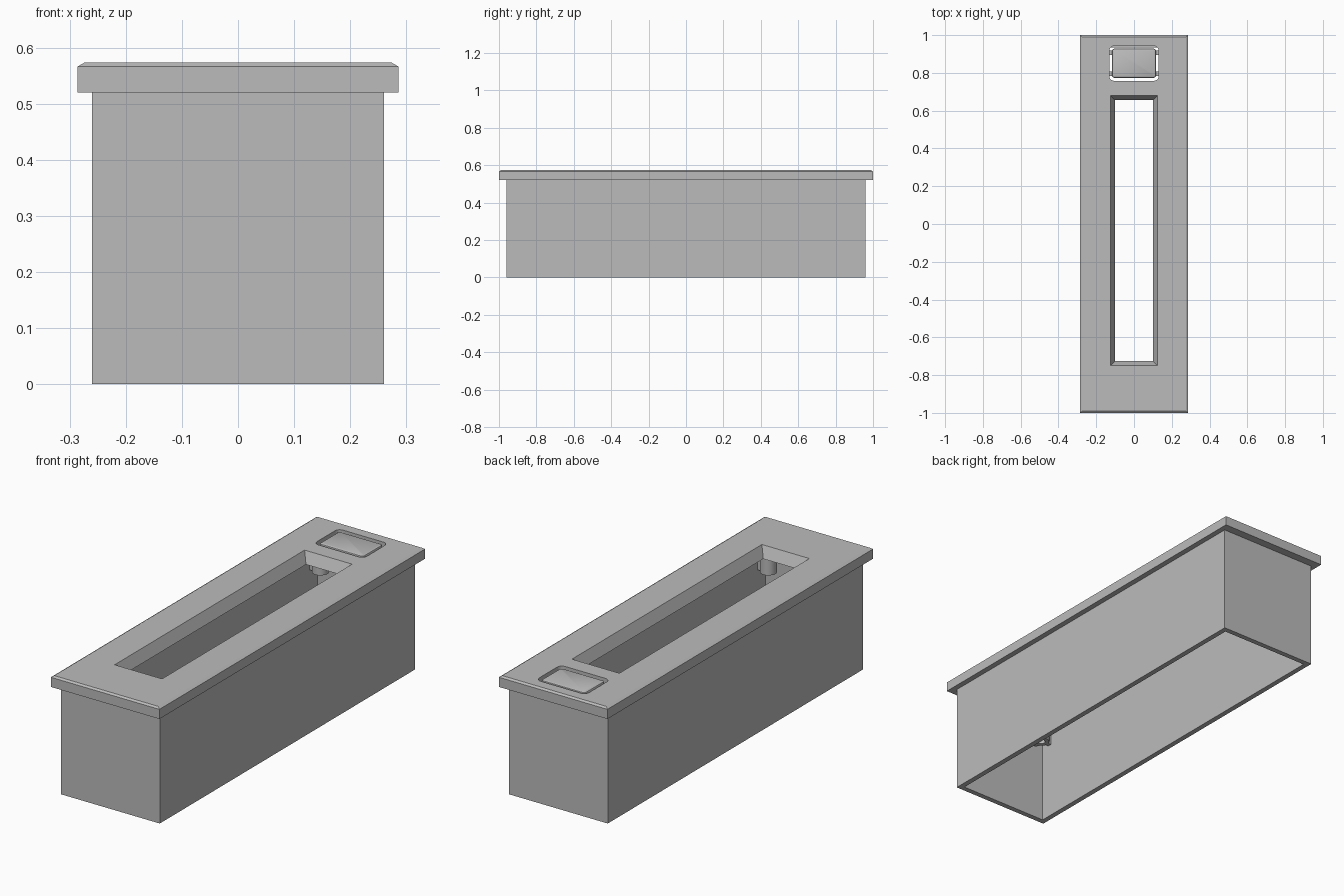
import bpy, bmesh, math

if "Cube" in bpy.data.objects:
    bpy.data.objects.remove(bpy.data.objects["Cube"])

grey = bpy.data.materials.new("mid grey")
grey.diffuse_color = (0.5, 0.5, 0.5, 1)
grey.use_nodes = True
grey.node_tree.nodes["Principled BSDF"].inputs["Base Color"].default_value = grey.diffuse_color


def rect(x0, x1, y0, y1, z):
    return [(x0, y0, z), (x1, y0, z), (x1, y1, z), (x0, y1, z)]


def rounded(hx, y0, y1, r, z, n=6):
    pts = []
    corners = [(hx - r, y1 - r), (-hx + r, y1 - r), (-hx + r, y0 + r), (hx - r, y0 + r)]
    for q, (cx, cy) in enumerate(corners):
        for i in range(n + 1):
            a = math.pi / 2 * (q + i / n)
            pts.append((cx + r * math.cos(a), cy + r * math.sin(a), z))
    return pts


def circle(cx, cy, r, z, n=24):
    return [(cx + r * math.cos(2 * math.pi * i / n),
             cy + r * math.sin(2 * math.pi * i / n), z) for i in range(n)]


def loft(name, rings, closed=False):
    """Join rings into a solid; closed joins the last ring to the first."""
    bm = bmesh.new()
    vs = [[bm.verts.new(p) for p in ring] for ring in rings]
    n, m = len(rings[0]), len(rings)
    for k in range(m if closed else m - 1):
        a, b = vs[k], vs[(k + 1) % m]
        for i in range(n):
            j = (i + 1) % n
            bm.faces.new((a[i], a[j], b[j], b[i]))
    if not closed:
        bm.faces.new(vs[0][::-1])
        bm.faces.new(vs[-1])
    bmesh.ops.recalc_face_normals(bm, faces=bm.faces)
    me = bpy.data.meshes.new(name)
    bm.to_mesh(me)
    bm.free()
    ob = bpy.data.objects.new(name, me)
    bpy.context.collection.objects.link(ob)
    me.materials.append(grey)
    return ob


def box(name, x0, x1, y0, y1, z0, z1):
    return loft(name, [rect(x0, x1, y0, y1, z0), rect(x0, x1, y0, y1, z1)])


def smooth(ob):
    bpy.ops.object.select_all(action='DESELECT')
    ob.select_set(True)
    bpy.context.view_layer.objects.active = ob
    bpy.ops.object.shade_smooth_by_angle(angle=math.radians(30))


# Body: four walls, open underneath
BX, BY, T = 0.26, 0.96, 0.025
IX, IY = BX - T, BY - T
loft("body_walls", [rect(-BX, BX, -BY, BY, 0), rect(-BX, BX, -BY, BY, 0.521),
                    rect(-IX, IX, -IY, IY, 0.521), rect(-IX, IX, -IY, IY, 0)], closed=True)

# Lid with chamfered rim and tapered slot
lid = loft("lid", [rect(-0.286, 0.286, -1, 1, 0.52), rect(-0.286, 0.286, -1, 1, 0.566),
                   rect(-0.274, 0.274, -0.99, 0.99, 0.573),
                   rect(-0.125, 0.125, -0.75, 0.68, 0.573),
                   rect(-0.101, 0.101, -0.726, 0.656, 0.52)], closed=True)

# Opening for the button
cutter = loft("button_hole_cutter", [rounded(0.131, 0.758, 0.942, 0.025, 0.5),
                                     rounded(0.131, 0.758, 0.942, 0.025, 0.6)])
cutter.hide_render = True
mod = lid.modifiers.new("button_hole", 'BOOLEAN')
mod.operation = 'DIFFERENCE'
mod.solver = 'EXACT'
mod.object = cutter
bpy.context.view_layer.objects.active = lid
bpy.ops.object.modifier_apply(modifier=mod.name)
bpy.data.objects.remove(cutter)

# Button with softened top edge
button = loft("button", [rounded(0.117, 0.774, 0.928, 0.014, 0.525),
                         rounded(0.117, 0.774, 0.928, 0.014, 0.564),
                         rounded(0.1145, 0.7765, 0.9255, 0.012, 0.569),
                         rounded(0.109, 0.782, 0.92, 0.008, 0.572)])
smooth(button)

# Small tabs holding the button at both sides
for sx, side in ((-1, "left"), (1, "right")):
    for y, end in ((0.795, "front"), (0.907, "back")):
        x0, x1 = sorted((sx * 0.11, sx * 0.135))
        box(f"button_tab_{side}_{end}", x0, x1, y - 0.012, y + 0.012, 0.525, 0.545)

# Hollow screw posts in the four inner corners, ribbed to the walls
PX, PY, Z0, Z1 = 0.185, 0.885, 0.375, 0.522
for sx, side in ((-1, "left"), (1, "right")):
    for sy, end in ((-1, "front"), (1, "back")):
        cx, cy = sx * PX, sy * PY
        post = loft(f"screw_post_{side}_{end}",
                    [circle(cx, cy, 0.037, Z0), circle(cx, cy, 0.037, Z1),
                     circle(cx, cy, 0.018, Z1), circle(cx, cy, 0.018, Z0)], closed=True)
        smooth(post)
        xa, xb = sorted((cx + sx * 0.03, sx * (IX + 0.005)))
        box(f"post_side_rib_{side}_{end}", xa, xb, cy - 0.01, cy + 0.01, Z0, Z1)
        ya, yb = sorted((cy + sy * 0.03, sy * (IY + 0.005)))
        box(f"post_end_rib_{side}_{end}", cx - 0.01, cx + 0.01, ya, yb, Z0, Z1)
